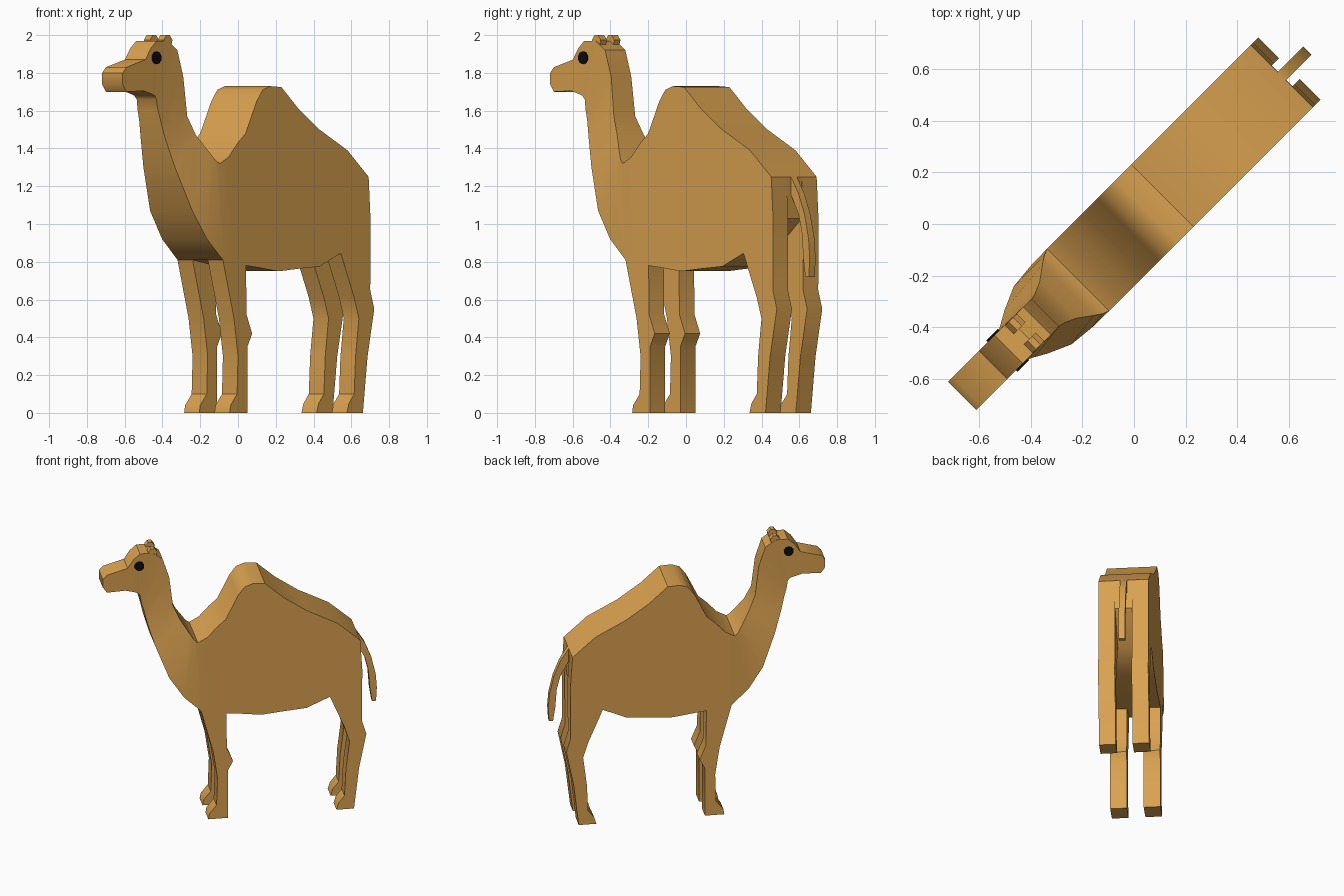
import bpy
import bmesh
import math
from mathutils import Matrix

cube = bpy.data.objects.get("Cube")
if cube:
    bpy.data.objects.remove(cube, do_unlink=True)

# The animal is built along x (head at -x), then turned to walk diagonally.
HEADING = Matrix.Rotation(math.radians(45), 4, 'Z')
BODY_HALF = 0.17
HEAD_HALF = 0.077
LEG_INNER = 0.057


def make_material(name, colour):
    mat = bpy.data.materials.new(name)
    mat.use_nodes = True
    mat.diffuse_color = colour
    for node in mat.node_tree.nodes:
        if node.type == 'BSDF_PRINCIPLED':
            node.inputs["Base Color"].default_value = colour
            node.inputs["Roughness"].default_value = 0.8
    return mat


coat = make_material("sandy_coat", (0.70, 0.36, 0.08, 1))
black = make_material("eye_black", (0.004, 0.004, 0.004, 1))


def finish(name, bm, mat):
    """Turn the part to its heading, shade it and link it to the scene."""
    bmesh.ops.recalc_face_normals(bm, faces=bm.faces)
    bm.transform(HEADING)
    mesh = bpy.data.meshes.new(name)
    bm.to_mesh(mesh)
    bm.free()
    mesh.materials.append(mat)
    obj = bpy.data.objects.new(name, mesh)
    bpy.context.scene.collection.objects.link(obj)
    bpy.ops.object.select_all(action='DESELECT')
    obj.select_set(True)
    bpy.context.view_layer.objects.active = obj
    bpy.ops.object.shade_smooth_by_angle(angle=math.radians(35))
    return obj


def prism(name, outline, y_from, y_to, mat=coat):
    """Extrude a side outline (x, z) sideways between two y values."""
    bm = bmesh.new()
    near = [bm.verts.new((x, y_from, z)) for x, z in outline]
    far = [bm.verts.new((x, y_to, z)) for x, z in outline]
    bm.faces.new(near)
    bm.faces.new(far[::-1])
    count = len(outline)
    for i in range(count):
        j = (i + 1) % count
        bm.faces.new((near[i], far[i], far[j], near[j]))
    return finish(name, bm, mat)


def loft(name, stations):
    """Join four-cornered sections given as lower and upper (x, z, half width)."""
    bm = bmesh.new()
    rings = []
    for lower, upper in stations:
        corners = []
        for (x, z, half), signs in ((lower, (-1, 1)), (upper, (1, -1))):
            corners += [bm.verts.new((x, s * half, z)) for s in signs]
        rings.append(corners)
    for a, b in zip(rings, rings[1:]):
        for i in range(4):
            j = (i + 1) % 4
            bm.faces.new((a[i], a[j], b[j], b[i]))
    bm.faces.new(rings[0])
    bm.faces.new(rings[-1][::-1])
    return finish(name, bm, coat)


def constant_width(pairs, half):
    return [((xl, zl, half), (xu, zu, half)) for xl, zl, xu, zu in pairs]


# Muzzle and skull
head = constant_width([
    (-.94, 1.74, -.94, 1.80), (-.912, 1.70, -.912, 1.83),
    (-.785, 1.705, -.77, 1.87), (-.73, 1.69, -.73, 1.93),
    (-.70, 1.68, -.685, 1.97)], HEAD_HALF)

# Neck, widening down into the chest
neck = [
    ((-.685, 1.66, .073), (-.60, 1.97, .077)),
    ((-.675, 1.60, .076), (-.53, 1.92, .076)),
    ((-.66, 1.55, .08), (-.485, 1.78, .075)),
    ((-.636, 1.45, .092), (-.46, 1.57, .08)),
    ((-.59, 1.30, .118), (-.415, 1.47, .10)),
    ((-.50, 1.07, .158), (-.36, 1.385, .14)),
    ((-.40, .92, .168), (-.33, 1.34, .16))]

# Trunk with a single hump
trunk = constant_width([
    (-.283, .81, -.305, 1.32), (-.20, .795, -.24, 1.355),
    (-.11, .78, -.17, 1.43), (-.07, .775, -.113, 1.48),
    (-.02, .77, -.03, 1.65), (.05, .76, .015, 1.71),
    (.09, .755, .07, 1.73), (.14, .75, .155, 1.725),
    (.28, .763, .283, 1.61), (.44, .775, .44, 1.50),
    (.60, .845, .65, 1.39), (.81, 1.03, .808, 1.25)], BODY_HALF)

loft("body", head + neck + trunk)

# Side outlines of the limbs
front_leg = [
    (-.283, .81), (-.20, .50), (-.17, .30), (-.177, .10), (-.226, .04),
    (-.233, 0), (-.10, 0), (-.10, .35), (-.064, .42), (-.106, .52),
    (-.11, .78)]
rear_leg = [
    (.60, .845), (.70, .61), (.735, .50), (.71, .30), (.70, .10),
    (.66, .05), (.645, 0), (.765, 0), (.80, .30), (.85, .55), (.82, .65),
    (.822, 1.03), (.808, 1.25), (.805, 1.03)]
ear = [
    (-.625, 1.95), (-.63, 1.975), (-.61, 2.0), (-.585, 2.0),
    (-.565, 1.975), (-.575, 1.935)]

# Round flat eye
EYE_X, EYE_Z, EYE_R = -.69, 1.88, .034
eye = [(EYE_X + EYE_R * math.cos(a), EYE_Z + EYE_R * math.sin(a))
       for a in (math.tau * (i + 0.5) / 10 for i in range(10))]

# Paired parts, mirrored across the spine
for side, sign in (("left", 1), ("right", -1)):
    side_sign = -sign * -1
    prism("front_leg_" + side, front_leg, side_sign * LEG_INNER, side_sign * BODY_HALF)
    prism("rear_leg_" + side, rear_leg, side_sign * LEG_INNER, side_sign * BODY_HALF)
    prism("ear_" + side, ear, side_sign * .028, side_sign * .074)
    prism("eye_" + side, eye, side_sign * (HEAD_HALF - .001),
          side_sign * (HEAD_HALF + .008), black)

# Hanging tail
tail = [
    (.79, 1.26), (.808, 1.25), (.865, 1.16), (.91, 1.05), (.94, .92),
    (.948, .82), (.942, .72), (.915, .72), (.90, .82), (.89, .95),
    (.865, 1.05), (.80, 1.17)]
prism("tail", tail, -.022, .022)
